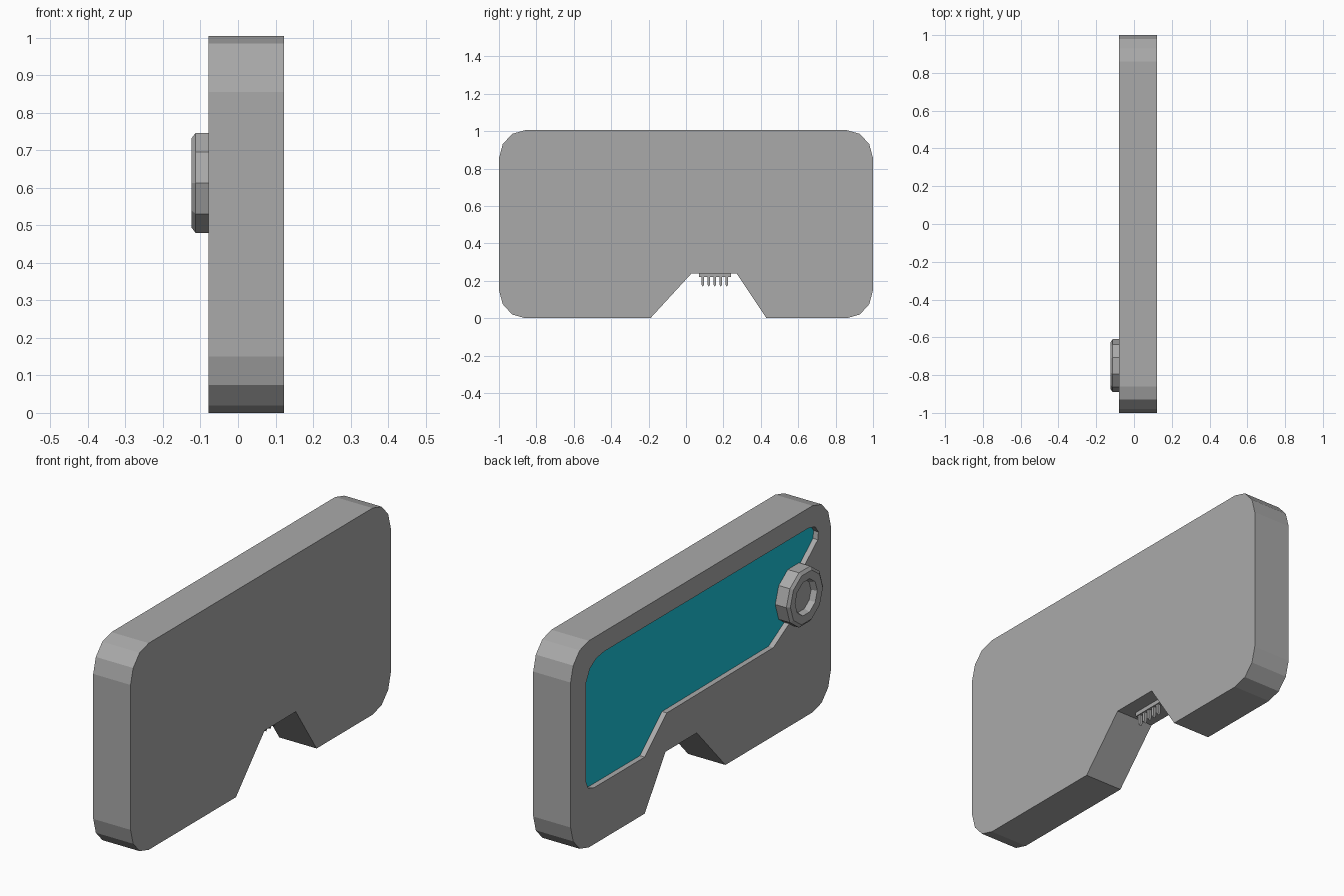
import bpy, bmesh, math

cube = bpy.data.objects.get("Cube")
if cube:
    bpy.data.objects.remove(cube, do_unlink=True)


def material(name, color):
    m = bpy.data.materials.new(name)
    m.use_nodes = True
    m.diffuse_color = color
    m.node_tree.nodes["Principled BSDF"].inputs["Base Color"].default_value = color
    return m


grey = material("grey plastic", (0.4, 0.4, 0.4, 1))
teal = material("teal panel", (0.01, 0.56, 0.71, 1))


def make_object(name, bm, mat):
    bmesh.ops.recalc_face_normals(bm, faces=bm.faces)
    mesh = bpy.data.meshes.new(name)
    bm.to_mesh(mesh)
    bm.free()
    mesh.materials.append(mat)
    ob = bpy.data.objects.new(name, mesh)
    bpy.context.collection.objects.link(ob)
    return ob


def slab(name, outline, x0, x1, mat):
    """Extrude a (y, z) outline along x."""
    bm = bmesh.new()
    a = [bm.verts.new((x0, y, z)) for y, z in outline]
    b = [bm.verts.new((x1, y, z)) for y, z in outline]
    bm.faces.new(a)
    bm.faces.new(b)
    for i in range(len(a)):
        j = (i + 1) % len(a)
        bm.faces.new((a[i], a[j], b[j], b[i]))
    return make_object(name, bm, mat)


def lathe(name, profile, cy, cz, sides, mat):
    """Spin (radius, x) points around an axis along x, capping both ends."""
    bm = bmesh.new()
    rings = []
    for r, x in profile:
        angles = [math.tau * i / sides for i in range(sides)]
        rings.append([bm.verts.new((x, cy + r * math.cos(t), cz + r * math.sin(t)))
                      for t in angles])
    for a, b in zip(rings, rings[1:]):
        for i in range(sides):
            j = (i + 1) % sides
            bm.faces.new((a[i], a[j], b[j], b[i]))
    bm.faces.new(rings[0])
    bm.faces.new(rings[-1])
    return make_object(name, bm, mat)


# Rounded body with the notch in its lower edge
HEIGHT = 1.005
corner = [(0.86, 0), (0.93, 0.02), (0.98, 0.075), (1, 0.15)]
lower_right = corner
upper_right = [(y, HEIGHT - z) for y, z in reversed(corner)]
upper_left = [(-y, HEIGHT - z) for y, z in corner]
lower_left = [(-y, z) for y, z in reversed(corner)]
notch = [(-0.19, 0), (0.03, 0.24), (0.27, 0.24), (0.43, 0)]
body = slab("body", lower_right + upper_right + upper_left + lower_left + notch,
            -0.079, 0.122, grey)

# Recess with the coloured panel on its floor
window = [(0.82, 0.275), (0.43, 0.275), (0.26, 0.425), (-0.56, 0.43), (-0.68, 0.50),
          (-0.80, 0.74), (-0.90, 0.824), (-0.905, 0.86), (-0.88, 0.895), (-0.83, 0.908),
          (0.74, 0.908), (0.80, 0.898), (0.85, 0.868), (0.88, 0.81), (0.883, 0.33),
          (0.865, 0.29)]
cutter = slab("recess_cutter", window, -0.2, -0.05, grey)
cutter.hide_render = True
cut = body.modifiers.new("recess", 'BOOLEAN')
cut.object = cutter
cut.operation = 'DIFFERENCE'
cut.solver = 'EXACT'
bpy.context.view_layer.objects.active = body
bpy.ops.object.modifier_apply(modifier=cut.name)
bpy.data.objects.remove(cutter, do_unlink=True)
slab("panel", window, -0.053, -0.049, teal)

# Ten-sided ring knob with a shallow hollow
lathe("ring_knob", [(0.14, -0.04), (0.14, -0.113), (0.125, -0.124), (0.085, -0.122),
                    (0.075, -0.095)], -0.75, 0.613, 10, grey)

# Connector strip and pointed pins under the notch ceiling
slab("connector_strip", [(0.07, 0.22), (0.24, 0.22), (0.24, 0.245), (0.07, 0.245)],
     0.025, 0.05, grey)
for i in range(5):
    y = 0.09 + i * 0.032
    w = 0.007
    slab(f"pin_{i + 1}", [(y - w, 0.225), (y - w, 0.18), (y, 0.168), (y + w, 0.18),
                          (y + w, 0.225)], 0.031, 0.045, grey)
